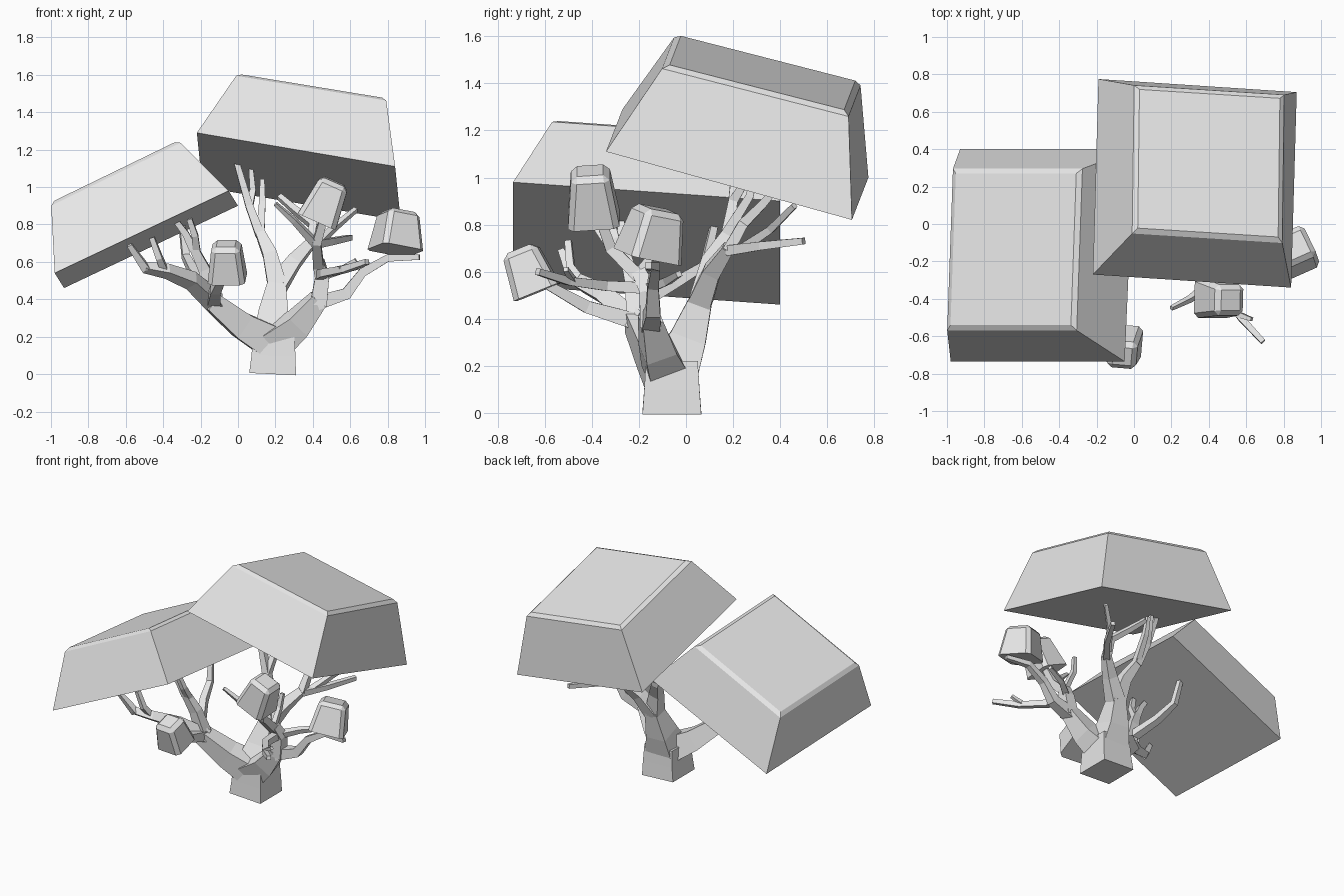
import bpy
import bmesh
from math import radians
from mathutils import Vector, Euler

default_cube = bpy.data.objects.get("Cube")
if default_cube:
    bpy.data.objects.remove(default_cube, do_unlink=True)

# One plain grey for the whole tree
grey = bpy.data.materials.new("plain grey")
grey.use_nodes = True
GREY = (0.8, 0.8, 0.8, 1.0)
grey.diffuse_color = GREY
grey.node_tree.nodes["Principled BSDF"].inputs["Base Color"].default_value = GREY


def finish(name, bm):
    """Turn a bmesh into a flat shaded object."""
    bmesh.ops.recalc_face_normals(bm, faces=bm.faces)
    mesh = bpy.data.meshes.new(name)
    bm.to_mesh(mesh)
    bm.free()
    mesh.materials.append(grey)
    obj = bpy.data.objects.new(name, mesh)
    bpy.context.scene.collection.objects.link(obj)
    return obj


def bridge(bm, lower, upper):
    """Join two rings of four vertices with quads."""
    for i in range(len(lower)):
        j = (i + 1) % len(lower)
        bm.faces.new((lower[i], lower[j], upper[j], upper[i]))


def leaf_block(name, bottom, top, bevel, bevel_sides=False):
    """Tapered block between two four-cornered rings, with a chamfered top."""
    bm = bmesh.new()
    low = [bm.verts.new(p) for p in bottom]
    high = [bm.verts.new(p) for p in top]
    bridge(bm, low, high)
    bm.faces.new(low[::-1])
    bm.faces.new(high)
    bm.normal_update()
    needed = 1 if bevel_sides else 2
    edges = [e for e in bm.edges if sum(v in high for v in e.verts) >= needed]
    bmesh.ops.bevel(bm, geom=edges, offset=bevel, segments=1, affect="EDGES", profile=0.5)
    return finish(name, bm)


def parallelogram(front_right, front_left, back_left):
    a, b, c = Vector(front_right), Vector(front_left), Vector(back_left)
    return [b, a, a + c - b, c]


def tilted_block(name, centre, tilt, base, crown, height):
    """Small tapered block turned by tilt (degrees about x, y, z)."""
    turn = Euler([radians(t) for t in tilt]).to_matrix()
    square = ((-1, -1), (1, -1), (1, 1), (-1, 1))

    def ring(size, z):
        return [Vector(centre) + turn @ Vector((x * size / 2, y * size / 2, z)) for x, y in square]

    leaf_block(name, ring(base, -height / 2), ring(crown, height / 2), 0.025, True)


def add_branch(bm, start_radius, end_radius, path):
    """Four-sided tapering tube along a path."""
    points = [Vector(p) for p in path]
    side = Vector((1, 0, 0))
    previous = None
    last = len(points) - 1
    for i, point in enumerate(points):
        ahead = points[min(i + 1, last)] - point
        behind = point - points[max(i - 1, 0)]
        along = (ahead.normalized() + behind.normalized()).normalized()
        if i == 0 and abs(along.x) > 0.8:
            side = Vector((0, 1, 0))
        side = (side - along * side.dot(along)).normalized()
        other = along.cross(side)
        radius = start_radius + (end_radius - start_radius) * i / last
        ring = [bm.verts.new(point + radius * (side * u + other * v))
                for u, v in ((-1, -1), (1, -1), (1, 1), (-1, 1))]
        if previous:
            bridge(bm, previous, ring)
        else:
            bm.faces.new(ring[::-1])
        previous = ring
    bm.faces.new(previous)


def limb(name, branches):
    bm = bmesh.new()
    for start_radius, end_radius, path in branches:
        add_branch(bm, start_radius, end_radius, path)
    finish(name, bm)


# Large canopies
leaf_block("low_canopy",
           parallelogram((-.05, -.735, .98), (-.98, -.735, .54), (-.93, .4, .46)),
           parallelogram((-.32, -.56, 1.25), (-1, -.56, .92), (-.97, .29, .86)), .02)
leaf_block("high_canopy",
           parallelogram((.84, -.34, 1.11), (-.22, -.27, 1.29), (-.19, .775, 1.0)),
           parallelogram((.79, -.09, 1.48), (0, -.04, 1.61), (.01, .74, 1.41)), .02)

# Small leaf clumps
tilted_block("front_clump", (-.06, -.67, .605), (22, 0, -5), .2, .15, .2)
tilted_block("middle_clump", (.47, -.4, .925), (4, 24, 0), .22, .16, .23)
tilted_block("side_clump", (.85, -.14, .765), (-10, 10, 24), .24, .18, .21)

# Trunk
limb("trunk", [
    (.125, .11, [(.185, -.06, 0), (.19, -.06, .1), (.19, -.06, .22)]),
])

# Limb reaching up and back under the high canopy
limb("back_limb", [
    (.11, .045, [(.19, -.06, .16), (.19, .01, .32), (.21, .07, .5)]),
    (.05, .025, [(.21, .06, .47), (.17, .1, .64), (.12, .17, .75)]),
    (.025, .015, [(.12, .17, .74), (.06, .2, .9), (-.01, .22, 1.14)]),
    (.02, .012, [(.06, .2, .9), (.08, .25, .98), (.07, .26, 1.1)]),
    (.022, .012, [(.12, .17, .76), (.13, .27, .92), (.13, .3, 1.04)]),
    (.05, .025, [(.21, .06, .47), (.3, .11, .6), (.39, .18, .7)]),
    (.025, .014, [(.39, .18, .69), (.4, .24, .8), (.3, .32, .88), (.22, .38, .95)]),
    (.022, .014, [(.39, .18, .69), (.5, .32, .71), (.6, .5, .73)]),
    (.02, .012, [(.43, .24, .7), (.51, .36, .78), (.63, .46, .88)]),
])

# Limb carrying the middle and side clumps
limb("right_limb", [
    (.09, .045, [(.19, -.08, .17), (.32, -.12, .27), (.43, -.15, .4)]),
    (.045, .03, [(.43, -.15, .37), (.45, -.16, .52), (.43, -.2, .6)]),
    (.028, .02, [(.43, -.2, .58), (.42, -.32, .7), (.46, -.37, .84)]),
    (.02, .01, [(.42, -.31, .69), (.3, -.4, .82), (.2, -.45, .91)]),
    (.025, .014, [(.44, -.17, .53), (.46, -.34, .54), (.57, -.5, .56), (.69, -.63, .6)]),
    (.015, .01, [(.55, -.48, .56), (.63, -.51, .61)]),
    (.04, .022, [(.42, -.15, .38), (.58, -.14, .43), (.67, -.14, .55)]),
    (.024, .014, [(.66, -.14, .54), (.8, -.13, .62), (.97, -.16, .625)]),
    (.022, .012, [(.45, -.16, .53), (.56, -.08, .56), (.7, -.03, .59)]),
    (.018, .012, [(.43, -.2, .6), (.42, -.12, .7), (.43, -.1, .8)]),
])

# Limb reaching under the low canopy and to the front clump
limb("left_limb", [
    (.09, .05, [(.18, -.08, .17), (.02, -.14, .26), (-.14, -.21, .39)]),
    (.045, .022, [(-.12, -.2, .38), (-.25, -.34, .5), (-.38, -.44, .55), (-.5, -.48, .57)]),
    (.022, .014, [(-.49, -.48, .56), (-.58, -.53, .69)]),
    (.02, .014, [(-.39, -.44, .55), (-.42, -.49, .62), (-.46, -.5, .73)]),
    (.04, .022, [(-.13, -.21, .4), (-.18, -.23, .56), (-.24, -.26, .68)]),
    (.022, .014, [(-.24, -.26, .67), (-.28, -.27, .75), (-.34, -.28, .83)]),
    (.02, .014, [(-.22, -.25, .65), (-.23, -.3, .74), (-.26, -.32, .83)]),
    (.035, .018, [(-.13, -.22, .39), (-.12, -.42, .45), (-.07, -.6, .55)]),
    (.028, .015, [(-.15, -.22, .45), (-.24, -.05, .55), (-.28, .08, .63), (-.3, .12, .8)]),
])
